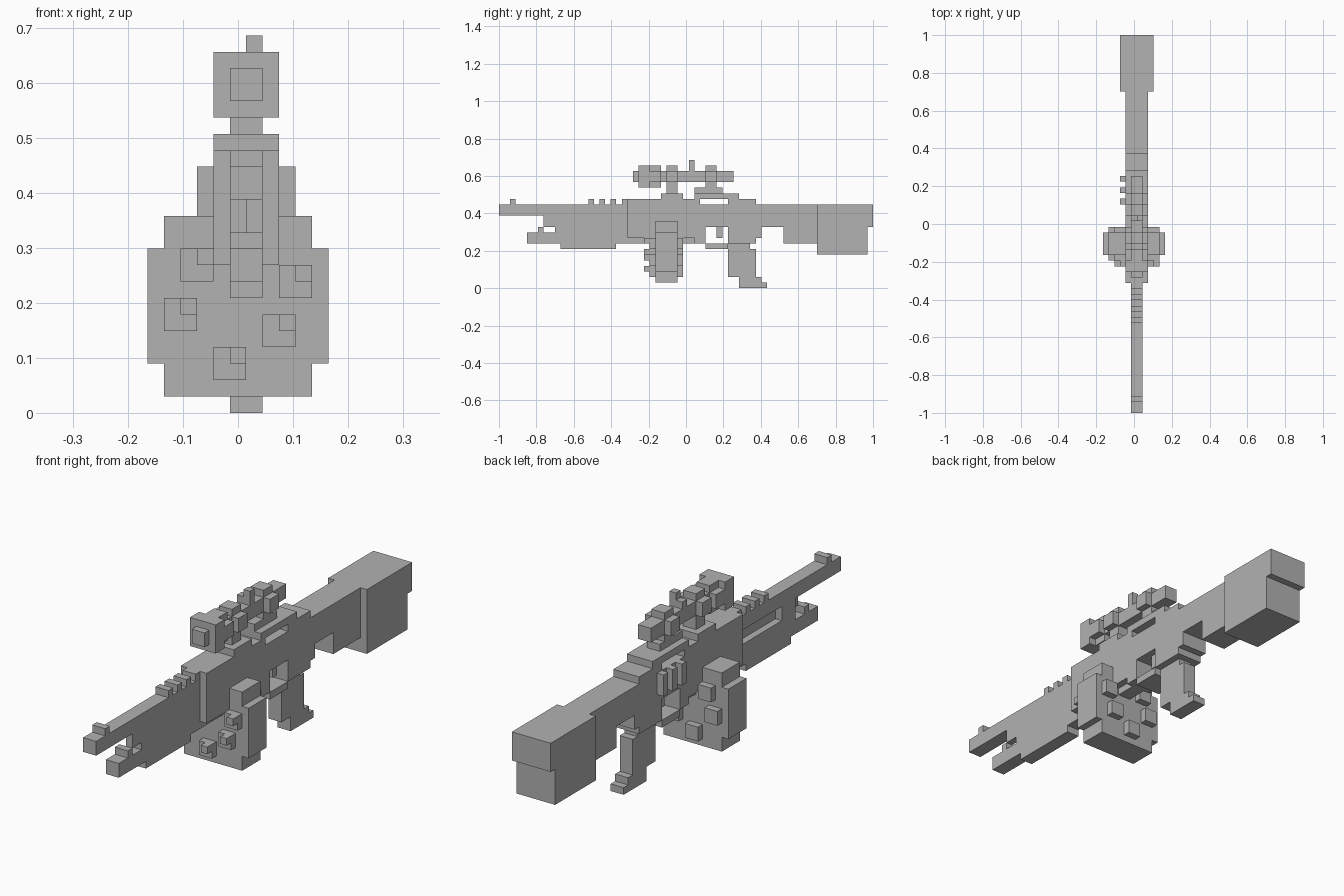
import bpy
import bmesh
from mathutils import Matrix, Vector

cube = bpy.data.objects.get("Cube")
if cube:
    bpy.data.objects.remove(cube, do_unlink=True)

# The whole model sits on a grid of small cells
CELL = 2 / 67
CENTRE = Vector((5.5, 33.5, 0))

# Shared widths, as cell ranges along x
CORE = (5, 7)
WIDE = (4, 8)
BROAD = (3, 9)
RIGHT_HALF = (5, 6)
LEFT_HALF = (6, 7)

grey = bpy.data.materials.new("plain_grey")
grey.use_nodes = True
colour = (0.445, 0.445, 0.445, 1)
grey.diffuse_color = colour
grey.node_tree.nodes["Principled BSDF"].inputs["Base Color"].default_value = colour


def block(name, width, front, back, low, high):
    """Add a box given by cell ranges along x, y and z."""
    start = Vector((width[0], front, low))
    end = Vector((width[1], back, high))
    middle = ((start + end) / 2 - CENTRE) * CELL
    size = (end - start) * CELL
    bm = bmesh.new()
    bmesh.ops.create_cube(bm, size=1, matrix=Matrix.Translation(middle) @ Matrix.Diagonal(size).to_4x4())
    mesh = bpy.data.meshes.new(name)
    bm.to_mesh(mesh)
    bm.free()
    mesh.materials.append(grey)
    part = bpy.data.objects.new(name, mesh)
    bpy.context.collection.objects.link(part)


def scope_ring(name, front, back):
    """Add a ring with stepped corners around the scope tube."""
    block(name + "_upright", CORE, front, back, 18, 22)
    block(name + "_crossbar", WIDE, front, back, 19, 21)


# Barrel and front sight
block("barrel", CORE, 0, 23, 13, 15)
block("front_sight", CORE, 2, 3, 15, 16)
for tooth in range(16, 22, 2):
    block("rail_tooth", CORE, tooth, tooth + 1, 15, 16)
block("rail_end", CORE, 22, 23, 15, 16)

# Fore end, with a long recess on its right side
block("fore_end_left", LEFT_HALF, 8, 23, 11, 13)
block("fore_end_right", RIGHT_HALF, 10, 13, 11, 13)
block("fore_end_middle", CORE, 10, 23, 10, 11)
block("fore_end_lower", CORE, 5, 23, 8, 10)
block("fore_end_bump", CORE, 7, 8, 10, 11)
block("fore_end_base", CORE, 11, 21, 7, 8)

# Receiver, open above the trigger and under the carry bridge
block("receiver_front", WIDE, 23, 37, 9, 15)
block("receiver_front_top", WIDE, 23, 36, 15, 16)
block("receiver_middle", WIDE, 36, 41, 11, 15)
block("receiver_rear", WIDE, 41, 46, 8, 16)
block("receiver_heel", WIDE, 46, 47, 9, 15)
block("bridge", WIDE, 35, 43, 16, 17)
block("magazine_well", CORE, 23, 36, 8, 9)
for bar in range(37, 42, 2):
    block("side_bar", (3, 4), bar, bar + 1, 12, 15)

# Trigger, guard and grip
block("trigger", CORE, 39, 40, 9, 11)
block("trigger_guard", WIDE, 37, 41, 7, 8)
block("guard_front", WIDE, 35, 37, 8, 9)
block("grip_top", CORE, 41, 45, 7, 8)
block("grip", CORE, 41, 46, 2, 7)
block("grip_heel", CORE, 43, 47, 1, 2)
block("grip_foot", CORE, 43, 48, 0, 1)

# Stock
block("stock_neck", WIDE, 47, 57, 11, 15)
block("stock_neck_lower", WIDE, 51, 57, 8, 11)
block("stock_upper", BROAD, 57, 67, 11, 15)
block("stock_lower", BROAD, 57, 66, 6, 11)

# Drum magazine with studs on both faces
block("drum_wide", (0, 11), 28, 32, 3, 10)
block("drum_tall", (1, 10), 28, 32, 1, 12)
for left, low in ((2, 8), (8, 7), (1, 5), (7, 4), (4, 2)):
    stud = (left, left + 2)
    block("drum_stud_front", stud, 27, 28, low, low + 2)
    block("drum_stud_back", stud, 32, 33, low, low + 2)
    block("drum_stud_tip", (left + 1, left + 2), 26, 27, low + 1, low + 2)

# Scope and its mounts
block("scope_tube", CORE, 24, 42, 19, 21)
block("scope_objective", WIDE, 25, 27, 18, 22)
scope_ring("objective_ring", 27, 29)
scope_ring("front_ring", 30, 32)
scope_ring("rear_ring", 37, 39)
block("front_mount_base", WIDE, 29, 33, 16, 17)
block("front_mount", CORE, 30, 32, 17, 18)
block("rear_mount", CORE, 35, 40, 17, 18)
block("turret", LEFT_HALF, 34, 35, 21, 23)
block("turret_side", RIGHT_HALF, 34, 35, 21, 22)
